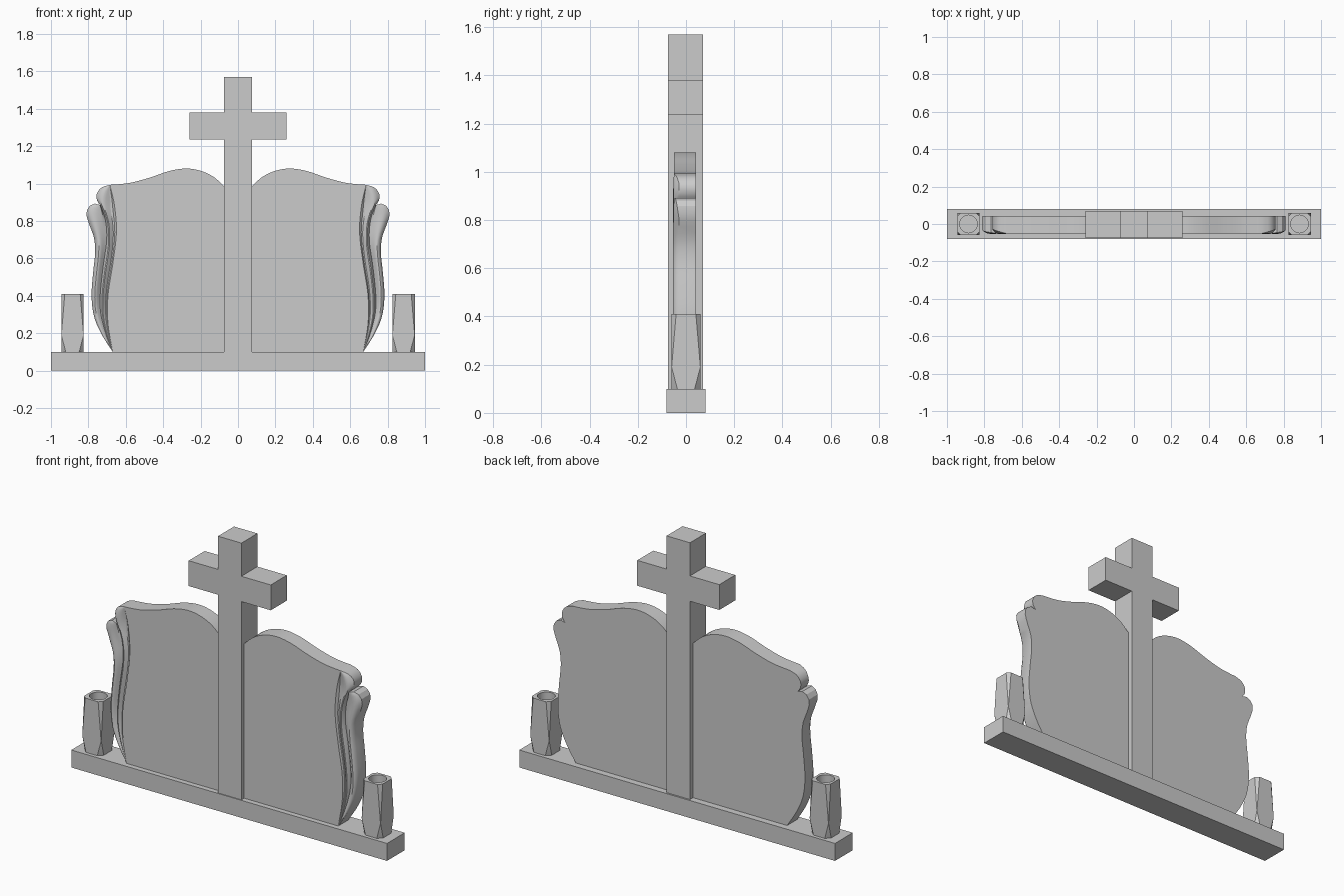
import bpy, bmesh, math
from mathutils import Vector

if "Cube" in bpy.data.objects:
    bpy.data.objects.remove(bpy.data.objects["Cube"])


def finish(name, bm, smooth=False, mirror=False):
    bmesh.ops.remove_doubles(bm, verts=bm.verts, dist=1e-5)
    bmesh.ops.recalc_face_normals(bm, faces=bm.faces)
    mesh = bpy.data.meshes.new(name)
    bm.to_mesh(mesh)
    bm.free()
    ob = bpy.data.objects.new(name, mesh)
    bpy.context.collection.objects.link(ob)
    if smooth:
        bpy.ops.object.select_all(action='DESELECT')
        bpy.context.view_layer.objects.active = ob
        ob.select_set(True)
        bpy.ops.object.shade_smooth_by_angle(angle=math.radians(28))
    if mirror:
        m = ob.modifiers.new("mirror", 'MIRROR')
        m.use_mirror_merge = False
    return ob


def extruded(name, outline, y0, y1):
    bm = bmesh.new()
    a = [bm.verts.new((x, y0, z)) for x, z in outline]
    b = [bm.verts.new((x, y1, z)) for x, z in outline]
    bm.faces.new(a)
    bm.faces.new(b[::-1])
    for i in range(len(a)):
        j = (i + 1) % len(a)
        bm.faces.new((a[i], b[i], b[j], a[j]))
    return finish(name, bm)


def spline(pts, n):
    """Smooth curve through pts, resampled to n even steps."""
    p = [Vector(q) for q in pts]
    p = [2 * p[0] - p[1]] + p + [2 * p[-1] - p[-2]]
    fine = []
    for i in range(1, len(p) - 2):
        a, b, c, d = p[i - 1:i + 3]
        for k in range(20):
            t = k / 20
            fine.append(0.5 * (2 * b + (c - a) * t + (2 * a - 5 * b + 4 * c - d) * t ** 2
                               + (3 * b - a - 3 * c + d) * t ** 3))
    fine.append(p[-2])
    dist = [0]
    for a, b in zip(fine, fine[1:]):
        dist.append(dist[-1] + (b - a).length)
    out, j = [], 0
    for k in range(n + 1):
        s = dist[-1] * k / n
        while j < len(fine) - 2 and dist[j + 1] < s:
            j += 1
        out.append(fine[j].lerp(fine[j + 1], (s - dist[j]) / (dist[j + 1] - dist[j])))
    return out


# Base and cross
extruded("base", [(-1, 0), (1, 0), (1, 0.1), (-1, 0.1)], -0.08, 0.08)
w, a = 0.074, 0.26
extruded("cross", [(-w, 0.1), (w, 0.1), (w, 1.235), (a, 1.235), (a, 1.38), (w, 1.38), (w, 1.57),
                   (-w, 1.57), (-w, 1.38), (-a, 1.38), (-a, 1.235), (-w, 1.235)], -0.075, 0.07)

# Book tablet: guide curves (x, z)
FRONT, BACK = -0.05, 0.042
NB, NA = 30, 10
top = spline([(0.074, 0.985), (0.13, 1.035), (0.2, 1.068), (0.28, 1.08), (0.37, 1.066),
              (0.47, 1.032), (0.57, 1.005), (0.64, 0.996), (0.685, 0.993)], 28)
crease = spline([(0.67, 0.1), (0.695, 0.25), (0.695, 0.4), (0.668, 0.58), (0.65, 0.74),
                 (0.66, 0.88), (0.685, 0.993)], NB + NA)
fold = spline([(0.67, 0.1), (0.705, 0.19), (0.733, 0.3), (0.737, 0.4), (0.722, 0.55),
               (0.702, 0.7), (0.71, 0.81), (0.737, 0.885)], NB)
curl = spline([(0.737, 0.885), (0.754, 0.91), (0.755, 0.945), (0.73, 0.978), (0.685, 0.993)], NA)
edge = spline([(0.67, 0.1), (0.73, 0.195), (0.77, 0.29), (0.783, 0.4), (0.775, 0.52),
               (0.764, 0.63), (0.77, 0.71), (0.795, 0.78), (0.811, 0.835), (0.8, 0.873),
               (0.77, 0.892), (0.737, 0.885)], NB)

bm = bmesh.new()


def rolled_page(inner, outer, section, keep_inner):
    """Loft a rolled page front between two guides; returns the outer vertices."""
    n, m = len(inner) - 1, len(section) - 1
    rows = []
    for k in range(n + 1):
        low, high = min(1, k / 12), min(1, (n - k) / 5)
        row = []
        for i, d in enumerate(section):
            p = inner[k].lerp(outer[k], i / m)
            f = low if (keep_inner and i == 0) else low * high
            row.append(bm.verts.new((p.x, FRONT + d * f, p.y)))
        rows.append(row)
    for r, q in zip(rows, rows[1:]):
        for i in range(m):
            bm.faces.new((r[i], r[i + 1], q[i + 1], q[i]))
    return [r[0] for r in rows], [r[-1] for r in rows]


inner1, outer1 = rolled_page(crease, fold + curl[1:],
                             [0, 0.011, 0.012, 0.007, 0.001, -0.003, -0.002, 0.006, 0.02], False)
inner2, outer2 = rolled_page(fold, edge,
                             [0.02, 0.014, 0.008, 0.002, -0.002, -0.003, 0, 0.008, 0.022], True)

# Flat page front, then the rim and the flat back
head = [bm.verts.new((p.x, FRONT, p.y)) for p in top]
corner = bm.verts.new((0.074, FRONT, 0.1))
bm.faces.new([corner] + head[:-1] + inner1[::-1])
rim = [corner] + head[:-1] + outer1[:NB - 1:-1] + [inner2[-1]] + outer2[::-1]
back = [bm.verts.new((v.co.x, BACK, v.co.z)) for v in rim]
for i in range(len(rim)):
    j = (i + 1) % len(rim)
    bm.faces.new((rim[i], rim[j], back[j], back[i]))
bm.faces.new(back)
finish("book_tablet", bm, smooth=True, mirror=True)

# Vases: square prisms with tapering corner cuts and a round hole
bm = bmesh.new()
CX, R, HOLE, SIDES = 0.885, 0.06, 0.047, 24


def ring(z, cut):
    q = R - cut
    pts = [(R, -q), (R, q), (q, R), (-q, R), (-R, q), (-R, -q), (-q, -R), (q, -R)]
    return [bm.verts.new((CX + x, y, z)) for x, y in pts]


def circle(z):
    return [bm.verts.new((CX + HOLE * math.cos(2 * math.pi * i / SIDES),
                          HOLE * math.sin(2 * math.pi * i / SIDES), z)) for i in range(SIDES)]


def skin(lo, hi):
    for i in range(len(lo)):
        j = (i + 1) % len(lo)
        bm.faces.new((lo[i], lo[j], hi[j], hi[i]))


rings = [ring(0.1, 0.024), ring(0.19, 0.0005), ring(0.41, 0.019)]
skin(rings[0], rings[1])
skin(rings[1], rings[2])
bm.faces.new(rings[0][::-1])
mouth, floor = circle(0.41), circle(0.26)
skin(mouth, floor)
bm.faces.new(floor)
loops = []
for loop in (rings[2], mouth):
    loops += [bm.edges.get((loop[i - 1], loop[i])) for i in range(len(loop))]
bmesh.ops.triangle_fill(bm, edges=loops, use_beauty=True, normal=(0, 0, 1))
finish("vase", bm, smooth=True, mirror=True)
